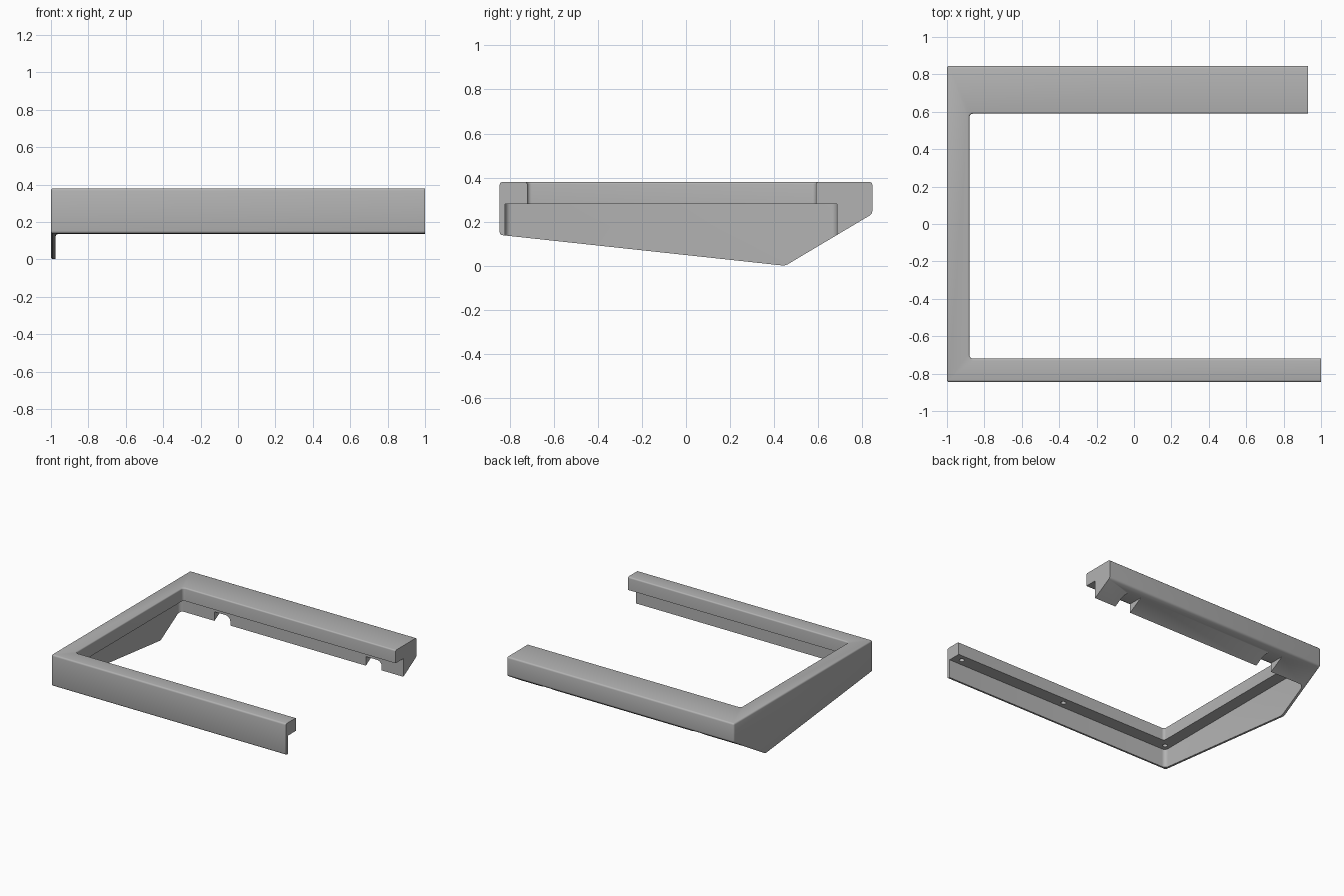
import bpy, bmesh, math
from mathutils import Vector

cube = bpy.data.objects.get("Cube")
if cube:
    bpy.data.objects.remove(cube, do_unlink=True)

grey = bpy.data.materials.new("plain grey")
grey.use_nodes = True
colour = (0.45, 0.45, 0.45, 1)
grey.diffuse_color = colour
grey.node_tree.nodes["Principled BSDF"].inputs["Base Color"].default_value = colour


def loft(name, rings):
    """Closed solid through rings that share a point count."""
    bm = bmesh.new()
    loops = [[bm.verts.new(p) for p in ring] for ring in rings]
    n = len(loops[0])
    for a, b in zip(loops, loops[1:]):
        for i in range(n):
            j = (i + 1) % n
            bm.faces.new((a[i], a[j], b[j], b[i]))
    bm.faces.new(loops[0])
    bm.faces.new(loops[-1])
    bmesh.ops.recalc_face_normals(bm, faces=bm.faces[:])
    mesh = bpy.data.meshes.new(name)
    bm.to_mesh(mesh)
    bm.free()
    mesh.materials.append(grey)
    obj = bpy.data.objects.new(name, mesh)
    bpy.context.collection.objects.link(obj)
    return obj


def rounded_rect(x0, x1, y0, y1, r, z, steps=6):
    """Horizontal rectangle outline with round corners."""
    pts = []
    corners = [(x1 - r, y1 - r), (x0 + r, y1 - r), (x0 + r, y0 + r), (x1 - r, y0 + r)]
    for k, (cx, cy) in enumerate(corners):
        for s in range(steps + 1):
            a = math.pi / 2 * (k + s / steps)
            pts.append((cx + r * math.cos(a), cy + r * math.sin(a), z))
    return pts


def along_x(profile, x0, x1):
    return [[(x, y, z) for y, z in profile] for x in (x0, x1)]


def along_y(profile, y0, y1):
    return [[(x, y, z) for x, z in profile] for y in (y0, y1)]


def apply_modifier(obj, mod):
    bpy.context.view_layer.objects.active = obj
    bpy.ops.object.modifier_apply(modifier=mod.name)


def cut(obj, cutter):
    mod = obj.modifiers.new("cut", "BOOLEAN")
    mod.operation = "DIFFERENCE"
    mod.solver = "EXACT"
    mod.object = cutter
    apply_modifier(obj, mod)
    bpy.data.objects.remove(cutter, do_unlink=True)


# Solid wedge block from the side profile, with softened outer edges
TOP, LEDGE = 0.38, 0.28
side = [(-0.845, TOP), (-0.845, 0.14), (0.45, 0), (0.845, 0.235), (0.845, TOP)]
frame = loft("frame", along_x(side, -1, 1.2))
bevel = frame.modifiers.new("soft edges", "BEVEL")
bevel.width = 0.012
bevel.segments = 3
bevel.limit_method = "ANGLE"
bevel.angle_limit = math.radians(20)
apply_modifier(frame, bevel)

# Main opening, flaring at the top into a rounded rim
rim = 0.01
levels = [(-1, 0), (TOP - rim, 0)]
for s in range(1, 5):
    a = math.pi / 2 * s / 4
    levels.append((TOP - rim + rim * math.sin(a), rim * (1 - math.cos(a))))
levels.append((TOP + 0.2, rim))
cut(frame, loft("opening_cutter", [
    rounded_rect(-0.88 - g, 2, -0.72 - g, 0.59 + g, 0.02 + g, z) for z, g in levels]))

# Wider recess below, leaving thin walls and a ledge
cut(frame, loft("recess_cutter", [
    rounded_rect(-0.975, 2, -0.82, 0.685, 0.03, z) for z in (-1, LEDGE)]))

# Open end: the rear bar is shorter than the front bar
for x, y0, y1 in ((1, -2, 2), (0.93, 0, 2)):
    box = [(y0, -1), (y1, -1), (y1, 1), (y0, 1)]
    cut(frame, loft("end_cutter", along_x(box, x, 2)))

# Two slots with one rounded corner in the rear bar
for x in (-0.68, 0.61):
    w, r, roof = 0.135, 0.04, 0.21
    slot = [(x, -0.5), (x + w, -0.5)]
    for s in range(7):
        a = math.pi / 2 * s / 6
        slot.append((x + w - r + r * math.cos(a), roof - r + r * math.sin(a)))
    slot.append((x, roof))
    cut(frame, loft("slot_cutter", along_y(slot, 0.65, 0.95)))

# Blind screw holes under the front ledge
for x in (-0.93, 0, 0.93):
    r = 0.018
    cut(frame, loft("hole_cutter", [
        rounded_rect(x - r, x + r, -0.77 - r, -0.77 + r, r * 0.98, z)
        for z in (LEDGE - 0.03, LEDGE + 0.05)]))

bpy.ops.object.select_all(action="DESELECT")
frame.select_set(True)
bpy.context.view_layer.objects.active = frame
bpy.ops.object.shade_smooth_by_angle(angle=math.radians(35))
